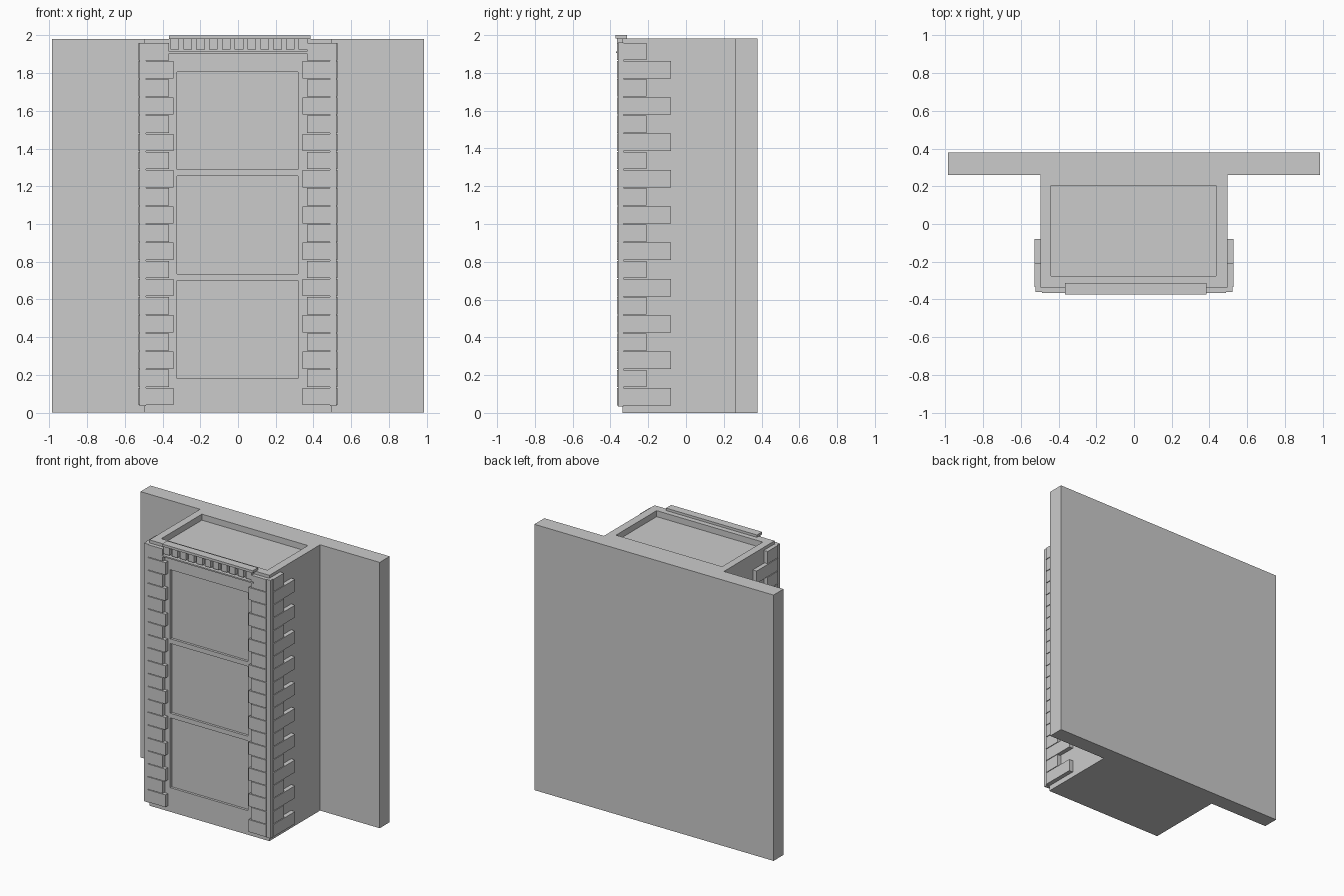
import bpy, bmesh
from mathutils import Matrix, Vector

if "Cube" in bpy.data.objects:
    bpy.data.objects.remove(bpy.data.objects["Cube"])


def add_box(bm, x, y, z):
    # x, y, z are (min, max) pairs
    lo = Vector((min(x), min(y), min(z)))
    hi = Vector((max(x), max(y), max(z)))
    m = Matrix.Translation((lo + hi) / 2) @ Matrix.Diagonal((*(hi - lo), 1))
    bmesh.ops.create_cube(bm, size=1, matrix=m)


def finish(name, bm):
    bmesh.ops.recalc_face_normals(bm, faces=bm.faces[:])
    me = bpy.data.meshes.new(name)
    bm.to_mesh(me)
    bm.free()
    ob = bpy.data.objects.new(name, me)
    bpy.context.collection.objects.link(ob)
    return ob


def boxes(name, specs):
    bm = bmesh.new()
    for s in specs:
        add_box(bm, *s)
    return finish(name, bm)


# Wall with projecting pier: T-shaped plan, extruded upward
H, FRONT, HALF = 1.982, -0.337, 0.495
plan = [(-0.987, 0.378), (-0.987, 0.26), (-HALF, 0.26), (-HALF, FRONT),
        (HALF, FRONT), (HALF, 0.26), (0.987, 0.26), (0.987, 0.378)]
bm = bmesh.new()
face = bm.faces.new([bm.verts.new((x, y, 0)) for x, y in plan])
res = bmesh.ops.extrude_face_region(bm, geom=[face])
top = [g for g in res["geom"] if isinstance(g, bmesh.types.BMVert)]
bmesh.ops.translate(bm, verts=top, vec=(0, 0, H))
wall = finish("wall_and_pier", bm)

# Recesses: three front panels and the sunken top
cuts = [((-0.323, 0.317), (FRONT - 0.1, FRONT + 0.018), z)
        for z in ((0.18, 0.70), (0.735, 1.255), (1.29, 1.805))]
cuts.append(((-0.44, 0.435), (-0.275, 0.203), (H - 0.045, H + 0.1)))
cutter = boxes("recess_cutter", cuts)
cutter.hide_render = True
mod = wall.modifiers.new("recesses", "BOOLEAN")
mod.operation = "DIFFERENCE"
mod.solver = "EXACT"
mod.object = cutter
bpy.context.view_layer.objects.active = wall
bpy.ops.object.modifier_apply(modifier=mod.name)
bpy.data.objects.remove(cutter)

# Corner quoins: alternating long and short blocks on front and side
for s, side in ((-1, "left"), (1, "right")):
    specs = []
    for i in range(20):
        z0 = 0.04 + i * 0.0962
        z = (z0, z0 + 0.0915)
        inner, back = (0.343, -0.08) if i % 2 == 0 else (0.365, -0.21)
        specs.append(((s * inner, s * 0.489), (-0.366, FRONT + 0.01), z))
        specs.append(((s * 0.485, s * 0.527), (-0.334, back), z))
    boxes(side + "_quoins", specs)
    # Vertical strip along the corner
    boxes(side + "_corner_strip",
          [((s * 0.488, s * 0.521), (-0.361, -0.332), (0.035, 1.96))])

# Cornice: top slab, dentils and lower ledge
boxes("cornice_slab", [((-0.366, 0.384), (-0.374, -0.313), (1.982, 2.0))])
boxes("cornice_ledge", [((-0.366, 0.384), (-0.371, FRONT + 0.01), (1.904, 1.914))])
boxes("dentils", [((x - 0.023, x + 0.023), (-0.364, FRONT + 0.01), (1.924, 1.984))
                  for x in [-0.335 + i * 0.068 for i in range(11)]])
